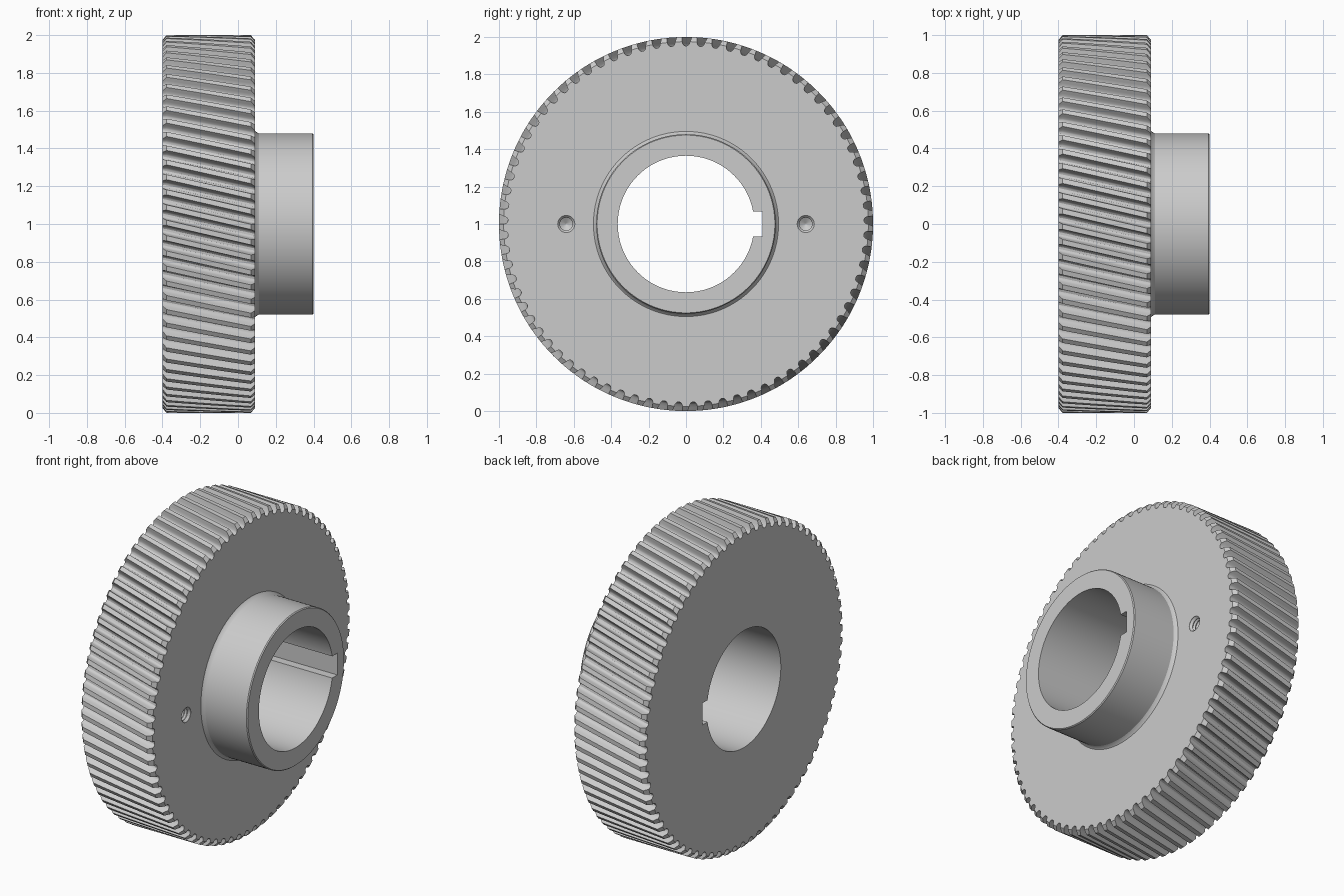
import bpy, bmesh
from math import sin, cos, tan, pi, radians

if "Cube" in bpy.data.objects:
    bpy.data.objects.remove(bpy.data.objects["Cube"])

TEETH = 77
X0, X1 = -0.40, 0.09            # gear faces
R_ROOT, R_TIP, R_CHAMFER = 0.953, 1.0, 0.975
TWIST = tan(radians(13))        # helix, radians of turn per unit of length
CZ = 1.0                        # axis height


def make_object(name, bm):
    bmesh.ops.recalc_face_normals(bm, faces=bm.faces)
    me = bpy.data.meshes.new(name)
    bm.to_mesh(me)
    bm.free()
    ob = bpy.data.objects.new(name, me)
    bpy.context.collection.objects.link(ob)
    return ob


def skin(name, rings):
    """Solid through equal-length rings of points, capped at both ends."""
    bm = bmesh.new()
    loops = [[bm.verts.new(p) for p in ring] for ring in rings]
    for a, b in zip(loops, loops[1:]):
        for i in range(len(a)):
            j = (i + 1) % len(a)
            bm.faces.new((a[i], a[j], b[j], b[i]))
    bm.faces.new(loops[0])
    bm.faces.new(loops[-1])
    return make_object(name, bm)


def lathe(name, profile, n, y=0.0):
    """Solid of revolution about an x-parallel axis; profile is (x, radius)."""
    return skin(name, [[(x, y + r * cos(2 * pi * i / n), CZ + r * sin(2 * pi * i / n))
                        for i in range(n)] for x, r in profile])


def gap_half(r):
    """Half width of the tooth gap at radius r."""
    t = (r - R_ROOT) / (R_TIP - R_ROOT)
    return 0.006 + 0.011 * min(1, t * 5) ** 0.6 + 0.010 * t ** 1.3


def tooth_ring(x, r_max):
    radii = [R_ROOT + (r_max - R_ROOT) * t for t in (0, 0.1, 0.25, 0.6, 1)]
    half = [(gap_half(r) / r, r) for r in radii]
    gap = [(-a, r) for a, r in reversed(half)] + half
    ring = []
    for k in range(TEETH):
        base = pi / 2 + 2 * pi * k / TEETH + TWIST * (x - X1)
        ring += [(x, r * cos(base + a), CZ + r * sin(base + a)) for a, r in gap]
    return ring


def boolean(ob, other, op):
    mod = ob.modifiers.new(op.lower(), 'BOOLEAN')
    mod.operation, mod.object, mod.solver = op, other, 'EXACT'
    bpy.context.view_layer.objects.active = ob
    bpy.ops.object.modifier_apply(modifier=mod.name)
    bpy.data.objects.remove(other, do_unlink=True)


# helical toothed rim with chamfered tooth ends
C = 0.022
stations = [(X0, R_CHAMFER)]
stations += [(X0 + C + (X1 - X0 - 2 * C) * i / 5, R_TIP) for i in range(6)]
stations += [(X1, R_CHAMFER)]
gear = skin("helical_gear", [tooth_ring(x, r) for x, r in stations])

# hub with small flare at its foot
boolean(gear, lathe("hub", [(-0.1, 0.495), (0.09, 0.495), (0.097, 0.487), (0.11, 0.48),
                            (0.394, 0.48), (0.40, 0.475)], 128), 'UNION')

# bore and keyway
boolean(gear, lathe("bore_cutter", [(-0.6, 0.365), (0.6, 0.365)], 128), 'DIFFERENCE')
boolean(gear, skin("keyway_cutter", [[(x, y, CZ + z) for y, z in
        ((0.2, -0.068), (0.41, -0.068), (0.41, 0.068), (0.2, 0.068))]
        for x in (-0.6, 0.6)]), 'DIFFERENCE')

# two blind threaded holes with countersunk mouths
thread = [(0.11, 0.046), (0.088, 0.046), (0.075, 0.034)]
for i in range(9):
    thread += [(0.065 - i * 0.02, 0.042), (0.055 - i * 0.02, 0.034)]
thread += [(-0.15, 0.034), (-0.17, 0.002)]
for side in (-1, 1):
    boolean(gear, lathe("thread_cutter", thread, 24, side * 0.64), 'DIFFERENCE')

# smooth shading, crisp edges
bpy.ops.object.select_all(action='DESELECT')
gear.select_set(True)
bpy.context.view_layer.objects.active = gear
bpy.ops.object.shade_smooth_by_angle(angle=radians(25))
